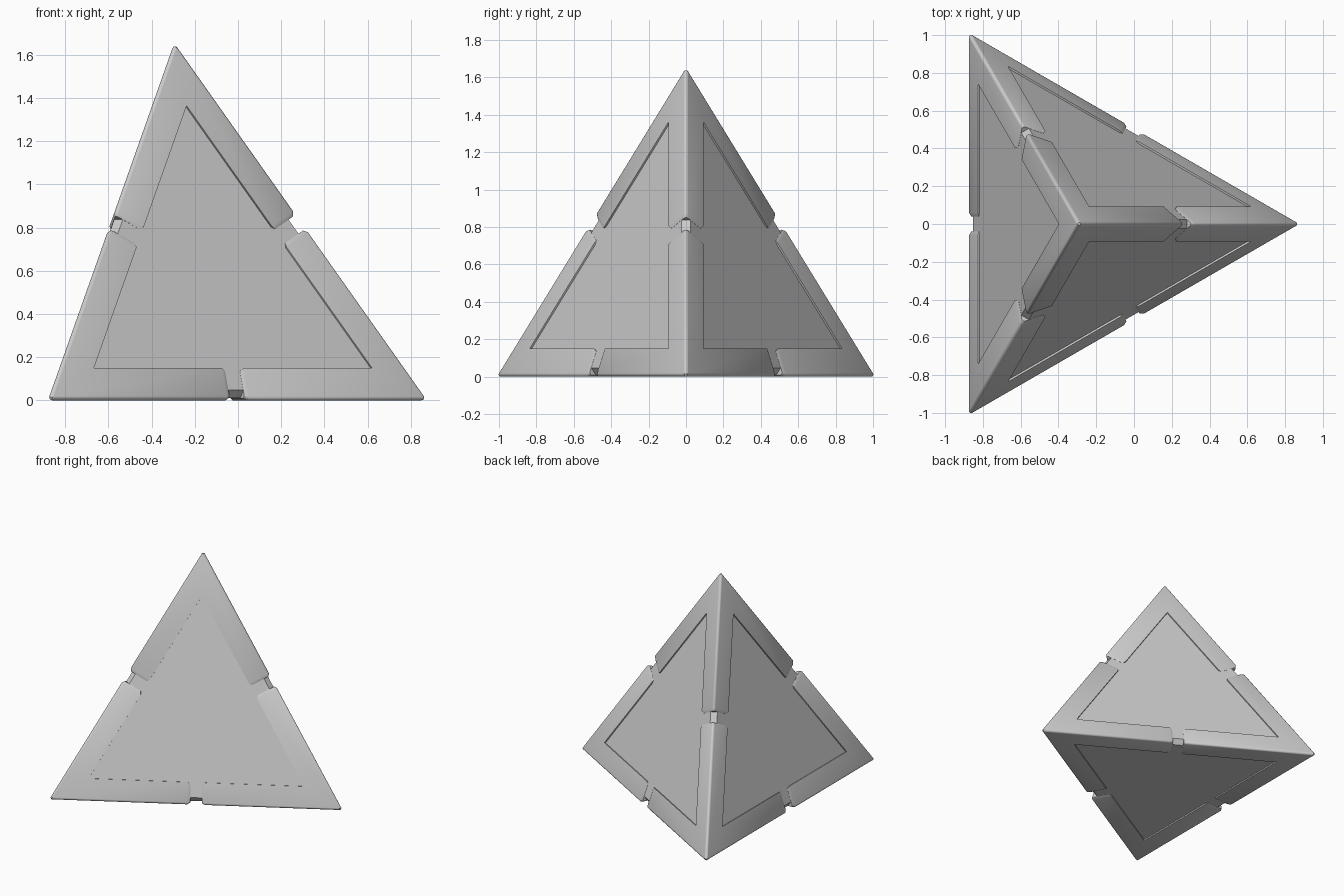
import bpy, bmesh, math
from mathutils import Vector

if "Cube" in bpy.data.objects:
    bpy.data.objects.remove(bpy.data.objects["Cube"])

S = 2.04              # edge of the ideal sharp tetrahedron
WIDTH = 0.16          # frame width on each face
GAP = 0.04            # half the gap between arms
ROUND = 0.02          # rounding of the outer edge
CLIP = 0.028          # blunting of the tips
RECESS, CHAMFER = 0.01, 0.05   # core panel recess and core edge depth

CX = -S * 0.1427
R = S / math.sqrt(3)
V = [Vector((CX + R * math.cos(a), R * math.sin(a), 0))
     for a in (0, math.tau / 3, -math.tau / 3)]
V.append(Vector((CX, 0, S * math.sqrt(2 / 3))))
CENTER = sum(V, Vector()) / 4


def finish(bm, name, smooth):
    bmesh.ops.recalc_face_normals(bm, faces=bm.faces)
    me = bpy.data.meshes.new(name)
    bm.to_mesh(me)
    bm.free()
    ob = bpy.data.objects.new(name, me)
    bpy.context.collection.objects.link(ob)
    if smooth:
        bpy.ops.object.select_all(action='DESELECT')
        ob.select_set(True)
        bpy.context.view_layer.objects.active = ob
        bpy.ops.object.shade_smooth_by_angle(angle=math.radians(40))
    return ob


# Arm cross-section as (depth from edge, sideways): lips, flats, rounded crest
H = math.asin(1 / math.sqrt(3))
ch, sh = math.cos(H), math.sin(H)
half = [(WIDTH * ch + 0.05 * sh, WIDTH * sh - 0.05 * ch), (WIDTH * ch, WIDTH * sh)]
rc, rad = ROUND / ch, ROUND * math.tan(H)
arc = [(rc - rad * math.cos(p), rad * math.sin(p))
       for p in [(math.pi / 2 - H) * k / 2 for k in (2, 1, 0, -1, -2)]]
PROFILE = half + arc + [(d, -s) for d, s in reversed(half)]


# One corner: three arms mitred together at the vertex
def corner(i, name):
    bm = bmesh.new()
    v = V[i]
    dirs = [(V[j] - v).normalized() for j in range(4) if j != i]
    axis = (CENTER - v).normalized()
    for n in range(3):
        e1, e2, e3 = dirs[n], dirs[(n + 1) % 3], dirs[(n + 2) % 3]
        m = (e2 + e3 - e1).normalized()
        k = (e2 - e3).normalized()
        rings = [[], [], []]
        for d, s in PROFILE:
            q = m * d + k * s
            start = max(2 * q.dot(e2), 2 * q.dot(e3),
                        (CLIP - q.dot(axis)) / axis.dot(e1))
            q2 = m * (0.1 + (d - 0.1) * 0.84) + k * s * 0.84
            for ring, p in zip(rings, (e1 * start + q,
                                       e1 * (S / 2 - GAP - 0.02) + q,
                                       e1 * (S / 2 - GAP) + q2)):
                ring.append(bm.verts.new(v + p))
        for a, b in zip(rings, rings[1:]):
            for t in range(len(a)):
                u = (t + 1) % len(a)
                bm.faces.new((a[t], a[u], b[u], b[t]))
        bm.faces.new(rings[-1])
    bmesh.ops.remove_doubles(bm, verts=bm.verts, dist=1e-4)
    bmesh.ops.holes_fill(bm, edges=[e for e in bm.edges if e.is_boundary], sides=0)
    return finish(bm, name, True)


for i, name in enumerate(("front_corner", "left_corner", "right_corner", "top_corner")):
    corner(i, name)

# Core: slightly smaller tetrahedron with its edges cut flat
bm = bmesh.new()
k = 1 - RECESS / (CENTER.z)
vs = [bm.verts.new(CENTER + (p - CENTER) * k) for p in V]
for f in ((0, 1, 2), (0, 1, 3), (1, 2, 3), (0, 2, 3)):
    bm.faces.new([vs[j] for j in f])
for a in range(4):
    for b in range(a):
        mid = (V[a] + V[b]) / 2
        n = (mid - CENTER).normalized()
        res = bmesh.ops.bisect_plane(bm, geom=bm.verts[:] + bm.edges[:] + bm.faces[:],
                                     plane_co=mid - n * CHAMFER, plane_no=n, clear_outer=True)
        bmesh.ops.holes_fill(bm, edges=[e for e in bm.edges if e.is_boundary], sides=0)
finish(bm, "core", False)
